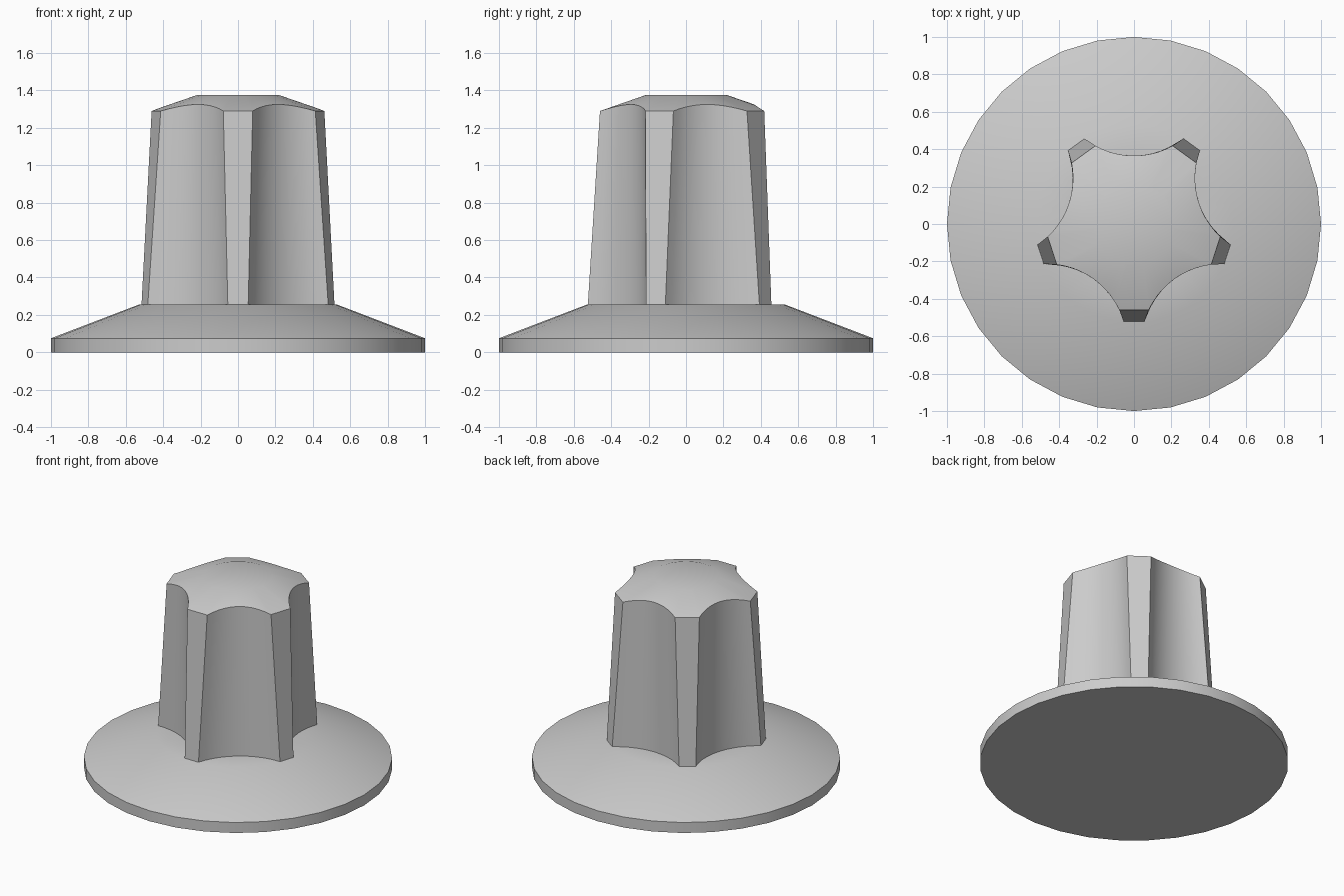
import bpy, bmesh, math

cube = bpy.data.objects.get("Cube")
if cube:
    bpy.data.objects.remove(cube, do_unlink=True)

LOBES = 5
FLUTE_STEPS = 10
FLUTE_CENTRE, FLUTE_RADIUS = 0.793, 0.428

grey = bpy.data.materials.new("plain grey")
grey.use_nodes = True
grey.diffuse_color = (0.6, 0.6, 0.6, 1)
grey.node_tree.nodes["Principled BSDF"].inputs["Base Color"].default_value = (0.6, 0.6, 0.6, 1)


def loft(name, rings):
    """Join rings of equal length with quads and close both ends."""
    bm = bmesh.new()
    loops = [[bm.verts.new(p) for p in ring] for ring in rings]
    n = len(loops[0])
    for low, high in zip(loops, loops[1:]):
        for i in range(n):
            j = (i + 1) % n
            bm.faces.new((low[i], low[j], high[j], high[i]))
    bm.faces.new(loops[0][::-1])
    bm.faces.new(loops[-1])
    bmesh.ops.recalc_face_normals(bm, faces=bm.faces)
    mesh = bpy.data.meshes.new(name)
    bm.to_mesh(mesh)
    bm.free()
    obj = bpy.data.objects.new(name, mesh)
    bpy.context.collection.objects.link(obj)
    mesh.materials.append(grey)
    bpy.ops.object.select_all(action="DESELECT")
    obj.select_set(True)
    bpy.context.view_layer.objects.active = obj
    bpy.ops.object.shade_smooth_by_angle(angle=math.radians(30))
    return obj


def circle(radius, z, count=32):
    return [(radius * math.cos(math.tau * i / count),
             radius * math.sin(math.tau * i / count), z) for i in range(count)]


def fluted_outline(lobe_radius):
    """Five flat lobes joined by upright circular flutes."""
    # Where the flute circle meets the flat outer face of the lobe
    half = math.pi / LOBES
    cx, cy = FLUTE_CENTRE * math.cos(half), FLUTE_CENTRE * math.sin(half)
    edge = cy - math.sqrt(FLUTE_RADIUS ** 2 - (lobe_radius - cx) ** 2)
    corner = math.atan2(edge, lobe_radius)
    reach = math.hypot(edge, lobe_radius)
    dx = reach * math.cos(half - corner) - FLUTE_CENTRE
    dy = reach * math.sin(half - corner)
    sweep = math.atan2(dy, -dx)
    points = []
    for k in range(LOBES):
        middle = -math.pi / 2 + half + k * 2 * half
        for s in range(FLUTE_STEPS + 1):
            a = sweep * (2 * s / FLUTE_STEPS - 1)
            u = FLUTE_CENTRE - FLUTE_RADIUS * math.cos(a)
            v = FLUTE_RADIUS * math.sin(a)
            points.append((u * math.cos(middle) - v * math.sin(middle),
                           u * math.sin(middle) + v * math.cos(middle)))
    return points


# Skirt: low disc with a sloping upper face
loft("skirt", [circle(1, 0), circle(1, 0.075), circle(0.53, 0.255), circle(0.34, 0.255)])

# Grip: tapered fluted body under a shallow conical cap
CAP_RADIUS, CAP_Z, CAP_SLOPE = 0.22, 1.375, 0.344
base = [(x, y, 0.25) for x, y in fluted_outline(0.525)]
shoulder, crown = [], []
for x, y in fluted_outline(0.46):
    r = math.hypot(x, y)
    shoulder.append((x, y, CAP_Z - CAP_SLOPE * (r - CAP_RADIUS)))
    crown.append((x * CAP_RADIUS / r, y * CAP_RADIUS / r, CAP_Z))
loft("fluted_grip", [base, shoulder, crown])
